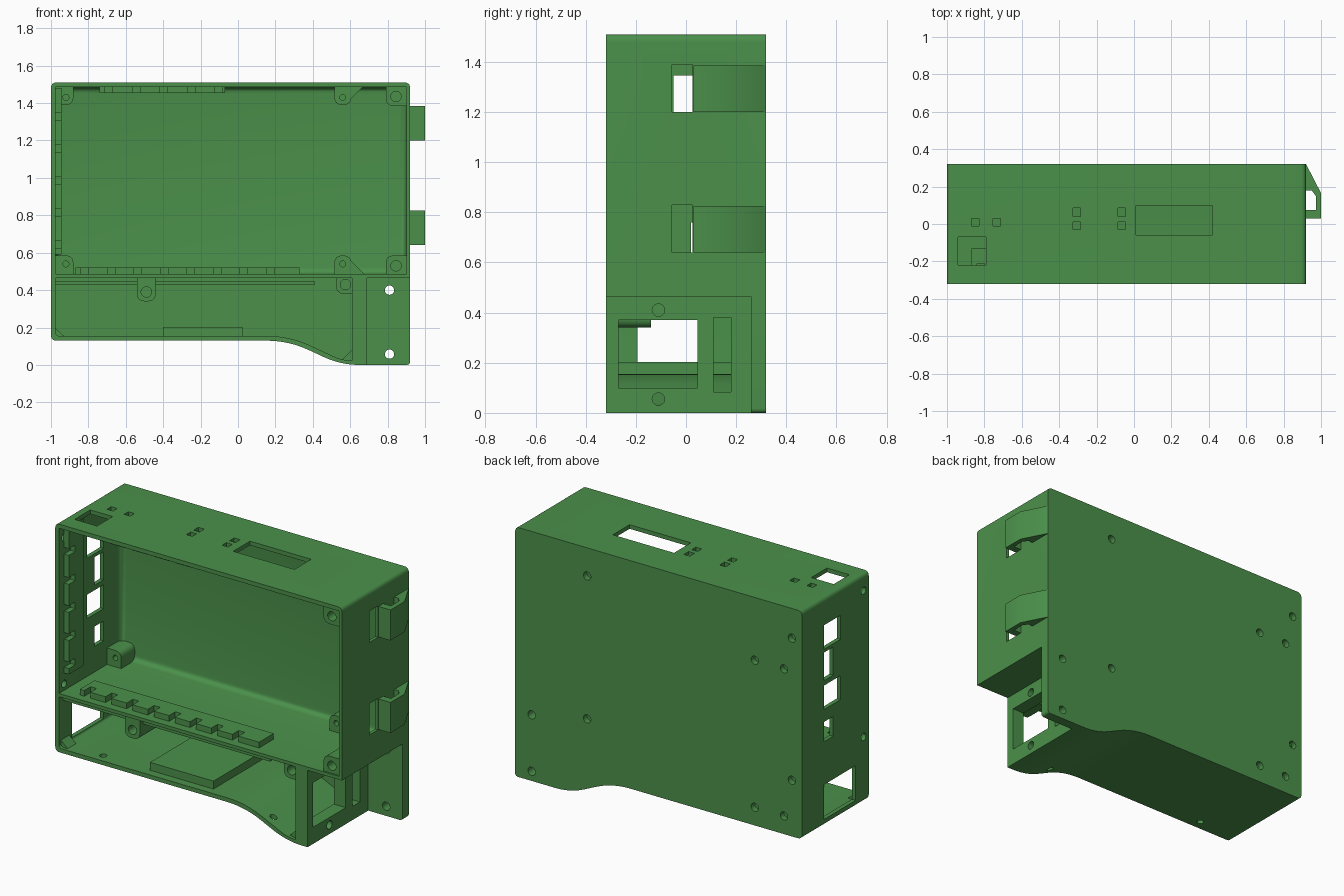
import bpy, bmesh, math
from mathutils import Vector

if "Cube" in bpy.data.objects:
    bpy.data.objects.remove(bpy.data.objects["Cube"])

green = bpy.data.materials.new("case green")
green.diffuse_color = (0.07, 0.28, 0.07, 1)
green.use_nodes = True
green.node_tree.nodes["Principled BSDF"].inputs["Base Color"].default_value = green.diffuse_color

MAP = {'x': lambda u, v, w: (w, u, v),
       'y': lambda u, v, w: (u, w, v),
       'z': lambda u, v, w: (u, v, w)}


def rounded(corners, steps=6):
    """Outline from (u, v, setback) corners; setback rounds the corner."""
    out = []
    for i, (u, v, d) in enumerate(corners):
        p = Vector((u, v))
        if d == 0:
            out.append(p)
            continue
        q = Vector(corners[i - 1][:2])
        r = Vector(corners[(i + 1) % len(corners)][:2])
        a, b = p + (q - p).normalized() * d, p + (r - p).normalized() * d
        for k in range(steps + 1):
            t = k / steps
            out.append(a * (1 - t) ** 2 + p * 2 * t * (1 - t) + b * t * t)
    return out


def prism(name, pts, axis, a, b, fillet=0):
    """Extrude an outline along an axis from a to b, filleting the b end."""
    bm = bmesh.new()
    f = MAP[axis]
    lo = [bm.verts.new(f(p[0], p[1], a)) for p in pts]
    hi = [bm.verts.new(f(p[0], p[1], b)) for p in pts]
    n = len(pts)
    bm.faces.new(lo)
    cap = bm.faces.new(hi)
    for i in range(n):
        bm.faces.new((lo[i], lo[(i + 1) % n], hi[(i + 1) % n], hi[i]))
    bmesh.ops.recalc_face_normals(bm, faces=bm.faces)
    if fillet:
        bmesh.ops.bevel(bm, geom=list(cap.edges), offset=fillet, segments=4,
                        profile=0.5, affect='EDGES')
        bmesh.ops.recalc_face_normals(bm, faces=bm.faces)
    me = bpy.data.meshes.new(name)
    bm.to_mesh(me)
    bm.free()
    me.materials.append(green)
    ob = bpy.data.objects.new(name, me)
    bpy.context.collection.objects.link(ob)
    return ob


def rect(u0, u1, v0, v1):
    return [(u0, v0), (u1, v0), (u1, v1), (u0, v1)]


def disc(u, v, r, n=20):
    return [(u + r * math.cos(2 * math.pi * i / n),
             v + r * math.sin(2 * math.pi * i / n)) for i in range(n)]


def cut(ob, cutters):
    """Subtract the cutters one by one, baking each result that is sound."""
    for c in cutters:
        c.hide_render = True
        m = ob.modifiers.new("cut", 'BOOLEAN')
        m.operation, m.solver, m.object = 'DIFFERENCE', 'EXACT', c
        dg = bpy.context.evaluated_depsgraph_get()
        me = bpy.data.meshes.new_from_object(ob.evaluated_get(dg))
        ob.modifiers.clear()
        if len(me.polygons) > 5:
            ob.data = me
        bpy.data.objects.remove(c, do_unlink=True)


# Case shell, open at the front
outline = rounded([(-1, .13, .03), (.27, .13, .12), (.55, 0, .1), (.69, 0, 0),
                   (.69, .465, 0), (.92, .465, 0), (.92, 1.51, .03), (-1, 1.51, .03)])
shell = prism("case_shell", outline, 'y', -.32, .32)
lower = rounded([(-.975, .155, .02), (.275, .155, .12), (.555, .025, .045),
                 (.61, .025, 0), (.61, .465, 0), (-.975, .465, 0)])
holes = [prism("c", rect(-.975, .9, .485, 1.485), 'y', -.4, .27, .035),
         prism("c", lower, 'y', -.4, .27)]

# Left wall: ports, power opening and screw holes
for y0, y1, z0, z1 in [(-.05, .107, 1.2, 1.345), (.02, .107, 1.01, 1.18),
                       (-.05, .107, .835, .98), (.02, .107, .64, .76),
                       (-.194, .107, .17, .38)]:
    holes.append(prism("c", rect(y0, y1, z0, z1), 'x', -1.1, -.9))
for z in (1.41, .525):
    holes.append(prism("c", disc(-.27, z, .022), 'x', -1.1, -.9))

# Right walls: strap slots, socket, switch slot and screw holes
for z in (1.2, .64):
    holes.append(prism("c", rect(-.055, .025, z, z + .19), 'x', .85, 1.1))
holes += [prism("c", rect(-.27, .045, .1, .37), 'x', .58, .8),
          prism("c", rect(.11, .18, .083, .38), 'x', .58, .8)]
for z in (.41, .055):
    holes.append(prism("c", disc(-.11, z, .025), 'x', .58, .8))

# Top wall: windows and small slots
tops = [(.01, .42, -.06, .1), (-.94, -.79, -.22, -.07),
        (-.87, -.83, -.01, .03), (-.755, -.715, -.01, .03)]
for x in (-.325, -.085):
    tops += [(x, x + .04, .04, .085), (x, x + .04, -.03, .01)]
for t in tops:
    holes.append(prism("c", rect(*t), 'z', 1.42, 1.6))

# Back: blind screw holes; floor: two screw holes
for x, z in [(.438, 1.34), (-.933, 1.33), (-.685, 1.13), (-.88, 1.13),
             (.438, .475), (-.933, .47), (-.685, .24), (-.88, .24)]:
    holes.append(prism("c", disc(x, z, .025), 'y', .285, .4))
for x in (-.72, .42):
    holes.append(prism("c", disc(x, -.26, .02), 'z', -.1, .25))
cut(shell, holes)

# Rear mounting ear with two screw holes
ear = prism("mounting_ear", rounded([(.685, 0, 0), (.92, 0, .02), (.92, .47, 0), (.685, .47, 0)]),
            'y', .26, .32)
cut(ear, [prism("c", disc(.81, z, .025), 'y', .2, .4) for z in (.4, .058)])

# Screw bosses: centre, bounds (x0, x1, z0, z1), rounded corners, depth, hole
B, T = .48, 1.49
back, front = (.14, .29, .016), (-.31, -.14, .028)
bosses = [(-.92, 1.43, (-.98, -.88, 1.39, T), (1,), back),
          (.56, 1.43, (.515, .605, 1.39, T), (0, 1), back),
          (-.92, .54, (-.98, -.88, B, .585), (2,), back),
          (.56, .54, (.515, .605, B, .585), (2, 3), back),
          (.845, 1.435, (.79, .905, 1.385, T), (0,), front),
          (.845, .53, (.79, .905, B, .585), (3,), front),
          (-.49, .39, (-.54, -.44, .34, .468), (0, 1), front),
          (.575, .43, (.525, .615, .38, .468), (0,), front)]
for i, (x, z, r, corners, (y0, y1, hole)) in enumerate(bosses):
    pts = rounded([(u, v, .043 if k in corners else 0) for k, (u, v) in enumerate(rect(*r))])
    boss = prism(f"screw_boss_{i + 1}", pts, 'y', y0, y1)
    cut(boss, [prism("c", disc(x, z, hole), 'y', y0 - .05, y0 + .1)])

# Boss gussets and lower corner gussets
prism("upper_gusset", [(.6, 1.42), (.67, T), (.6, T)], 'y', .14, .29)
prism("middle_gusset", [(.6, .56), (.68, B), (.6, B)], 'y', .14, .29)
prism("left_corner_gusset", [(-.98, .15), (-.925, .15), (-.98, .2)], 'y', -.3, -.22)
prism("right_corner_gusset", [(.612, .02), (.55, .02), (.612, .085)], 'y', -.3, -.22)


def toothed(name, axis, a, b, w0, w1, gaps, place):
    """Vent strip: a rail with teeth along its front, split by gaps."""
    g = .02
    edges = [a] + [e for c in gaps for e in (c - g, c + g)] + [b]
    pts = [(a, -.13)]
    for s, e in zip(edges[::2], edges[1::2]):
        pts += [(s, -.21), (s, -.27), (e, -.27), (e, -.21)]
    pts.append((b, -.13))
    pts = [p for i, p in enumerate(pts) if i not in (1, len(pts) - 2)]
    return prism(name, [place(*p) for p in pts], axis, w0, w1)


# Toothed strips on left wall, divider and top wall
toothed("left_strip", 'x', .59, 1.48, -.98, -.943, [.645, .815, .985, 1.155, 1.33],
        lambda s, y: (y, s))
toothed("divider_strip", 'z', -.87, .33, .48, .52, [-.82 + .1417 * i for i in range(8)],
        lambda s, y: (s, y))
toothed("top_strip", 'z', -.74, -.07, 1.455, 1.49, [-.69 + .147 * i for i in range(5)],
        lambda s, y: (s, y))

# Lower compartment: cable rail under the divider and raised floor pad
prism("cable_rail", rect(-.98, .41, .428, .45), 'y', -.28, -.2)
prism("floor_pad", rect(-.4, .025, -.27, .2), 'z', .14, .203)

# Two strap clips on the right side
for i, z in enumerate((1.2, .64)):
    clip = prism(f"strap_clip_{i + 1}", [(.91, .32), (.92, .32), (1, .165), (1, .03), (.91, .03)],
                 'z', z, z + .185)
    cut(clip, [prism("c", [(.92, .075), (.972, .075), (.972, .15), (.95, .18), (.92, .18)],
                     'z', z - .1, z + .3)])

# Smooth only the rounded edges
for ob in bpy.context.scene.objects:
    ob.select_set(True)
bpy.context.view_layer.objects.active = shell
bpy.ops.object.shade_smooth_by_angle(angle=math.radians(30))
